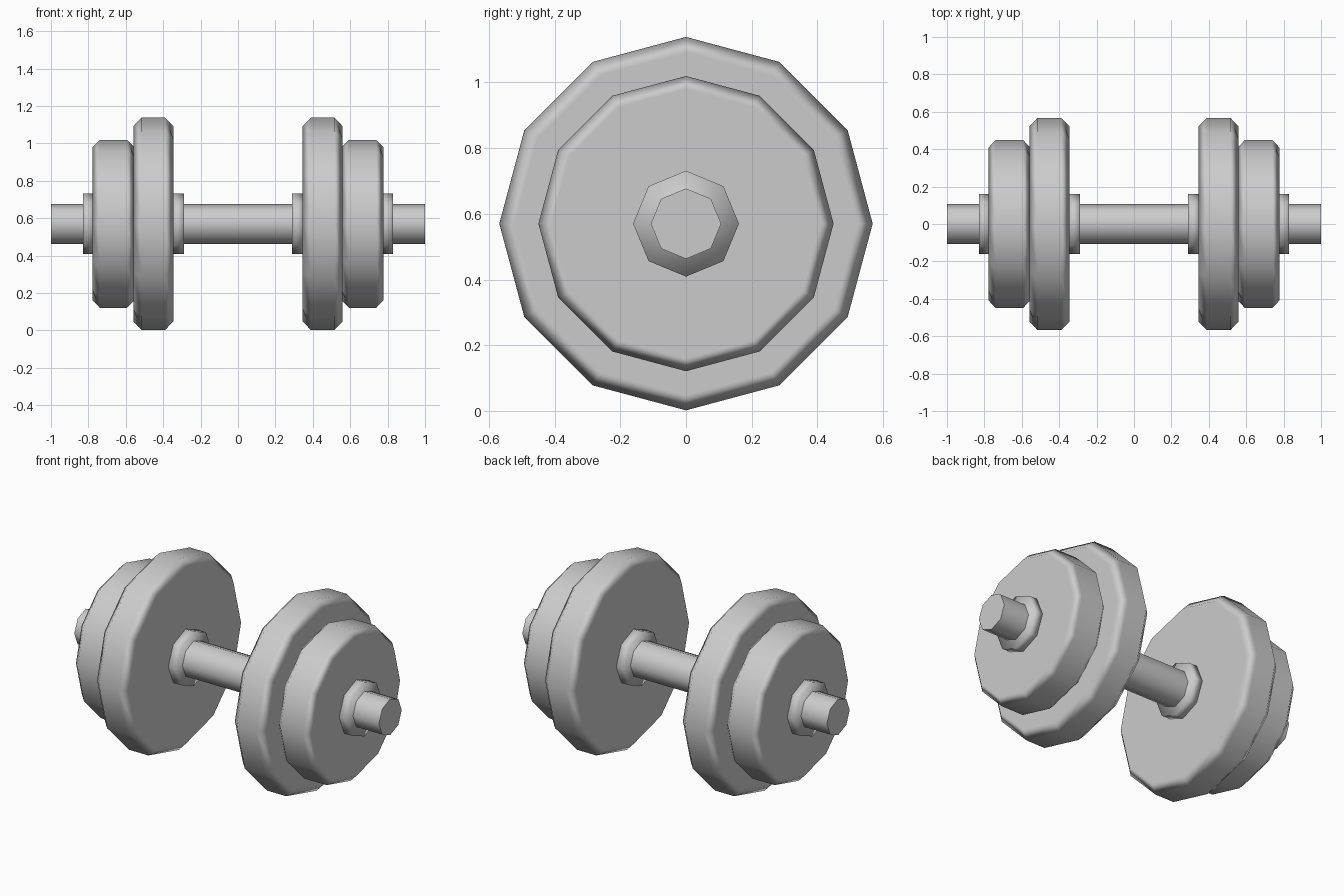
import bpy
import math

cube = bpy.data.objects.get("Cube")
if cube:
    bpy.data.objects.remove(cube, do_unlink=True)

CENTER_Z = 0.57

steel = bpy.data.materials.new("grey_steel")
steel.use_nodes = True
GREY = (0.6, 0.6, 0.6, 1)
steel.diffuse_color = GREY
steel.node_tree.nodes["Principled BSDF"].inputs["Base Color"].default_value = GREY


def disc(name, x0, x1, radius, sides, chamfer=0, soft=False):
    """Faceted cylinder lying along x, optionally with chamfered rims."""
    bpy.ops.mesh.primitive_cylinder_add(
        vertices=sides, radius=radius, depth=abs(x1 - x0),
        location=((x0 + x1) / 2, 0, CENTER_Z), rotation=(0, math.pi / 2, 0))
    ob = bpy.context.object
    ob.name = name
    ob.data.materials.append(steel)
    if chamfer or soft:
        bpy.ops.object.shade_smooth()
    else:
        bpy.ops.object.shade_smooth_by_angle(angle=math.radians(60))
    if chamfer:
        bevel = ob.modifiers.new("chamfer", "BEVEL")
        bevel.width = chamfer
        bevel.segments = 1
        bevel.limit_method = "ANGLE"
        bevel.angle_limit = math.radians(60)
        bevel.harden_normals = True
    return ob


# Bar through the whole length
disc("bar", -1, 1, 0.107, 8)

# Plates and collars on both ends
for side, s in (("left", 1), ("right", -1)):
    disc(side + "_inner_collar", s * 0.29, s * 0.35, 0.161, 8, soft=True)
    disc(side + "_large_plate", s * 0.345, s * 0.56, 0.568, 12, chamfer=0.045)
    disc(side + "_small_plate", s * 0.555, s * 0.777, 0.449, 12, chamfer=0.038)
    disc(side + "_outer_collar", s * 0.77, s * 0.83, 0.161, 8, soft=True)
